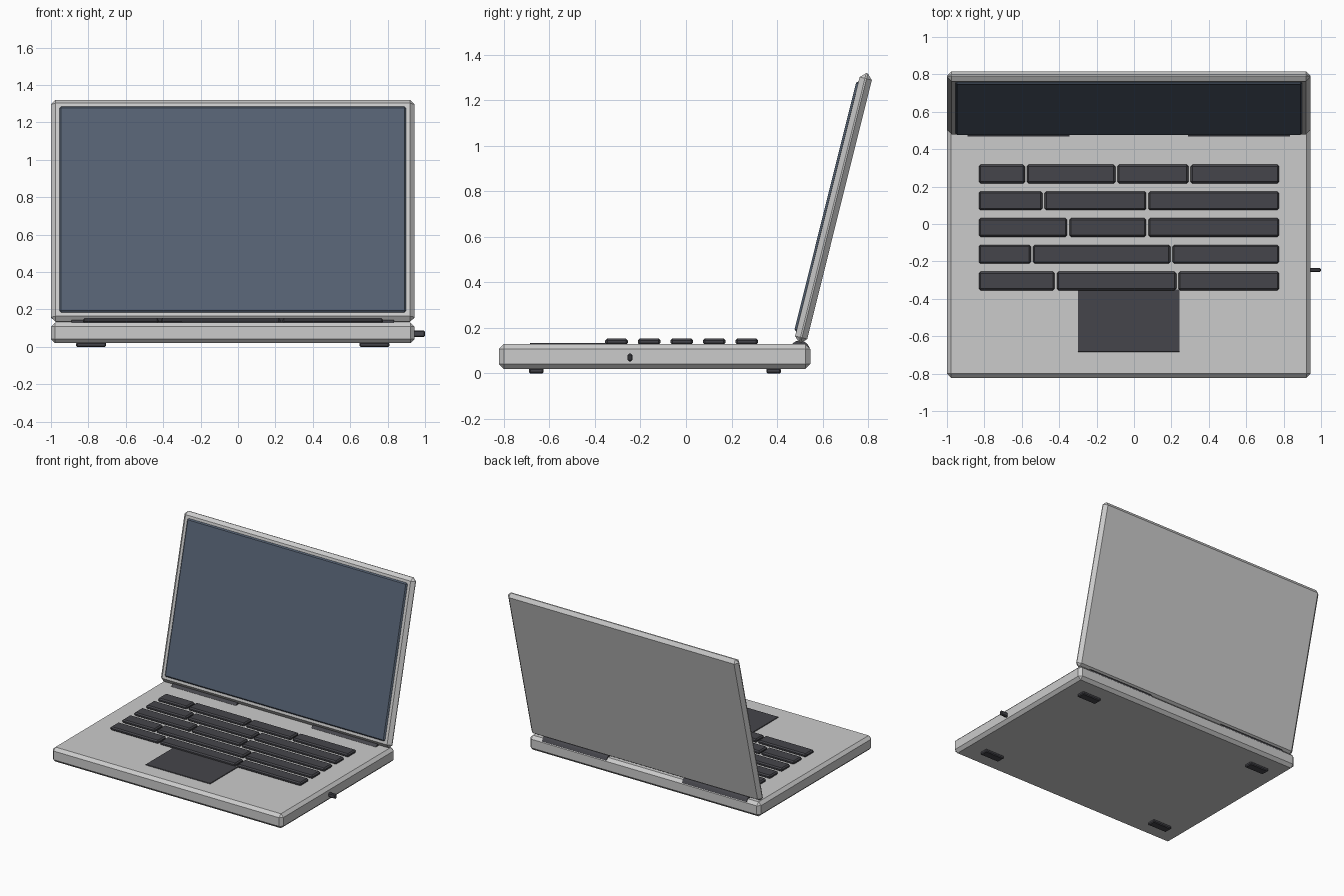
import bpy, math
from mathutils import Matrix, Vector

if "Cube" in bpy.data.objects:
    bpy.data.objects.remove(bpy.data.objects["Cube"])

CX = -0.028                      # body centre line (plug sticks out on the right)
TILT = Matrix.Rotation(math.radians(-14), 4, 'X')
LID_C = Vector((CX, 0.648, 0.727))


def material(name, rgb):
    m = bpy.data.materials.new(name)
    m.diffuse_color = (*rgb, 1)
    m.use_nodes = True
    m.node_tree.nodes["Principled BSDF"].inputs["Base Color"].default_value = m.diffuse_color
    return m


DARK = material("dark_plastic", (0.06, 0.06, 0.07))
GLASS = material("screen_glass", (0.09, 0.12, 0.17))


def box(name, size, loc, bevel, mat=None, tilt=False):
    """Chamfered box; size is baked into the mesh so bevels stay even."""
    bpy.ops.mesh.primitive_cube_add(size=1)
    o = bpy.context.object
    o.name = name
    o.data.transform(Matrix.Diagonal((*size, 1)))
    if tilt:
        o.matrix_world = Matrix.Translation(LID_C + TILT @ Vector(loc)) @ TILT
    else:
        o.location = loc
    mod = o.modifiers.new("chamfer", 'BEVEL')
    mod.width, mod.segments = bevel, 1
    if mat:
        o.data.materials.append(mat)
    return o


# Base and lid
box("base", (1.944, 1.369, 0.11), (CX, -0.138, 0.075), 0.022)
box("lid", (1.944, 0.055, 1.221), (0, 0, 0), 0.024, tilt=True)
box("screen", (1.853, 0.022, 1.134), (0, -0.026, 0), 0.009, GLASS, tilt=True)

# Hinges, mostly sunk in the base
for side, s in (("left", -1), ("right", 1)):
    bpy.ops.mesh.primitive_cylinder_add(vertices=16, radius=0.045, depth=0.545,
                                        location=(CX + s * 0.59, 0.50, 0.10),
                                        rotation=(0, math.pi / 2, 0))
    hinge = bpy.context.object
    hinge.name = "hinge_" + side
    hinge.data.materials.append(DARK)

# Keys: gaps in each row given by their centre positions
rows = [(-0.578, -0.094, 0.297), (-0.484, 0.071), (-0.352, 0.071),
        (-0.546, 0.200), (-0.418, 0.232)]
for r, gaps in enumerate(rows):
    edges = [-0.836, *gaps, 0.781]
    for k, (a, b) in enumerate(zip(edges, edges[1:])):
        box(f"key_{r}_{k}", (b - a - 0.012, 0.1, 0.028),
            ((a + b) / 2, 0.267 - 0.143 * r, 0.14), 0.009, DARK)

# Trackpad
box("trackpad", (0.545, 0.335, 0.01), (CX, -0.517, 0.13), 0.002, DARK)

# Feet
for x in (-0.757, 0.757):
    for y in (-0.658, 0.385):
        box("foot", (0.16, 0.064, 0.024), (CX + x, y, 0.012), 0.006, DARK)

# Side plug
box("side_plug", (0.08, 0.021, 0.034), (0.96, -0.246, 0.07), 0.006, DARK)
